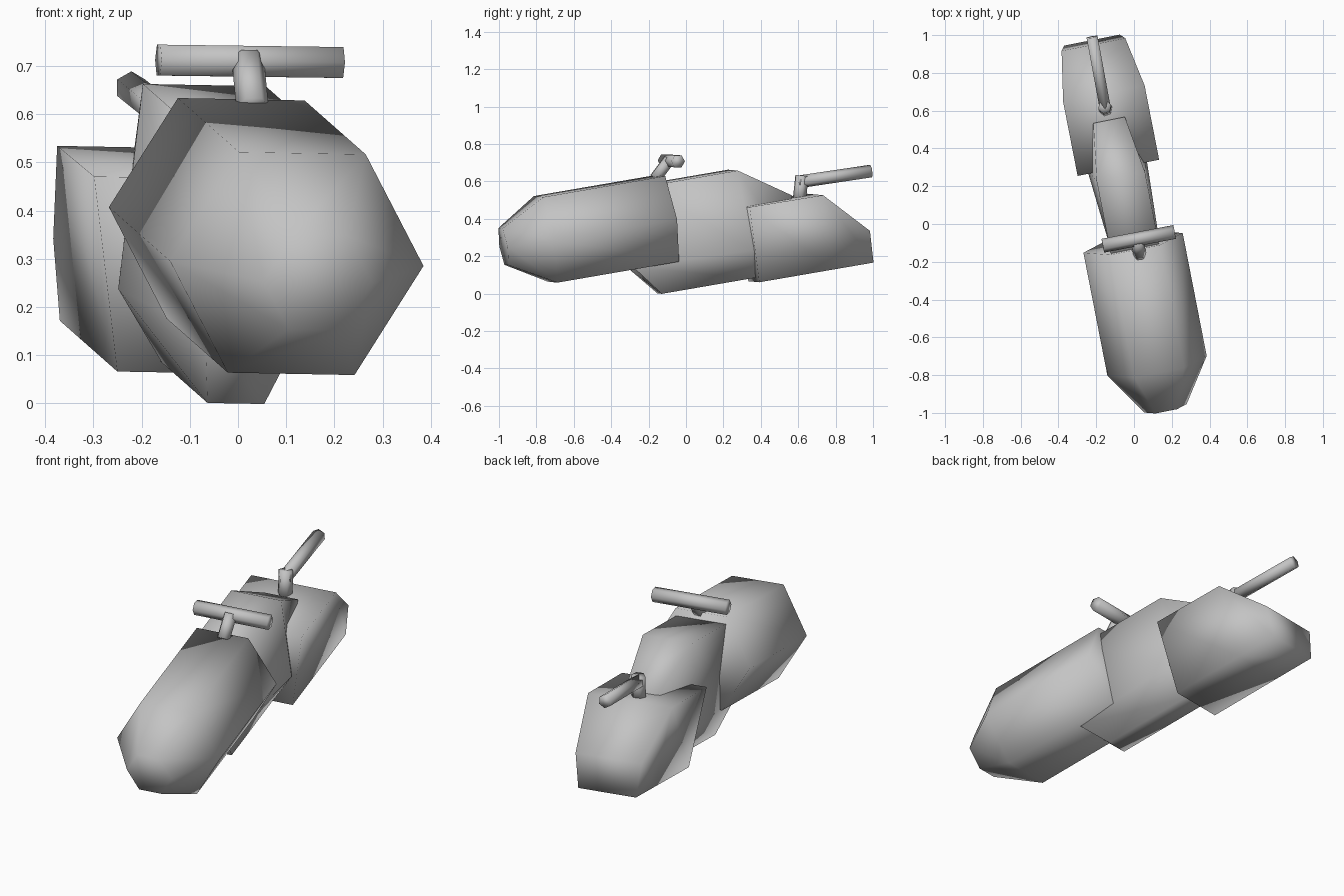
import bpy, bmesh, math
from mathutils import Vector

if "Cube" in bpy.data.objects:
    bpy.data.objects.remove(bpy.data.objects["Cube"])

# Shared tilted frame: u = right, f = toward the back, w = up
YAW, PITCH = math.radians(11.05), math.radians(9.6)
F = Vector((-math.sin(YAW) * math.cos(PITCH), math.cos(YAW) * math.cos(PITCH), math.sin(PITCH)))
U = Vector((math.cos(YAW), math.sin(YAW), -0.019))
U = (U - F * U.dot(F)).normalized()
W = U.cross(F)
ORIGIN = Vector((-0.005, -0.10, 0.402))

grey = bpy.data.materials.new("plain_grey")
grey.diffuse_color = (0.55, 0.55, 0.55, 1)
grey.use_nodes = True
grey.node_tree.nodes["Principled BSDF"].inputs["Base Color"].default_value = grey.diffuse_color


def loft(name, rings, smooth=True):
    """Skin a list of equal-length rings of world points and cap both ends."""
    bm = bmesh.new()
    loops = [[bm.verts.new(p) for p in r] for r in rings]
    n = len(loops[0])
    for a, b in zip(loops, loops[1:]):
        for i in range(n):
            j = (i + 1) % n
            bm.faces.new((a[i], a[j], b[j], b[i]))
    bm.faces.new(loops[0][::-1])
    bm.faces.new(loops[-1])
    bmesh.ops.recalc_face_normals(bm, faces=bm.faces)
    for face in bm.faces:
        face.smooth = smooth
    mesh = bpy.data.meshes.new(name)
    bm.to_mesh(mesh)
    bm.free()
    mesh.materials.append(grey)
    obj = bpy.data.objects.new(name, mesh)
    bpy.context.collection.objects.link(obj)
    return obj


def place(u, s, w):
    return ORIGIN + U * u + F * s + W * w


def hex_ring(s, r):
    return [place(r * math.cos(i * math.pi / 3), s, r * math.sin(i * math.pi / 3)) for i in range(6)]


def mirrored_ring(half):
    """half: (half width, s, w) from top to bottom; mirrored to a closed ring."""
    return [place(*p) for p in half] + [place(-u, s, w) for u, s, w in reversed(half)]


def rod(name, a, b, r, turn=0.0):
    """Six-sided bar from a to b."""
    a, b = Vector(a), Vector(b)
    d = (b - a).normalized()
    side = d.cross(Vector((0, 0, 1))).normalized()
    up = side.cross(d)
    offs = [side * (r * math.cos(turn + i * math.pi / 3)) + up * (r * math.sin(turn + i * math.pi / 3))
            for i in range(6)]
    return loft(name, [[a + o for o in offs], [b + o for o in offs]])


# Front housing: hexagonal prism with a tapered nose
loft("front_housing", [hex_ring(0.0, 0.268), hex_ring(-0.672, 0.268), hex_ring(-0.905, 0.115)])

# Middle body: keel-shaped section with a sloping rear top
loft("middle_body", [
    mirrored_ring([(0.13, -0.12, 0.195), (0.10, -0.244, -0.222), (0.06, -0.107, -0.39)]),
    mirrored_ring([(0.13, 0.395, 0.195), (0.16, 0.395, -0.237), (0.06, 0.395, -0.39)]),
    mirrored_ring([(0.085, 0.674, 0.012), (0.085, 0.60, -0.237), (0.06, 0.43, -0.39)]),
])

# Rear housing: box narrowing downward, sloping to the back
loft("rear_housing", [
    mirrored_ring([(0.22, 0.41, -0.004), (0.15, 0.41, -0.413)]),
    mirrored_ring([(0.22, 0.815, -0.008), (0.15, 0.815, -0.413)]),
    mirrored_ring([(0.172, 1.045, -0.241), (0.15, 1.041, -0.413)]),
])

# Front crossbar on its leaning stem
rod("front_stem", (0.03, -0.165, 0.615), (0.02, -0.09, 0.715), 0.034)
rod("front_crossbar", (-0.165, -0.115, 0.712), (0.215, -0.042, 0.707), 0.037)

# Rear lever on its upright stem
rod("rear_stem", (-0.15, 0.605, 0.49), (-0.155, 0.62, 0.63), 0.036)
rod("rear_lever", (-0.15, 0.60, 0.597), (-0.222, 0.99, 0.655), 0.034, math.pi / 6)
